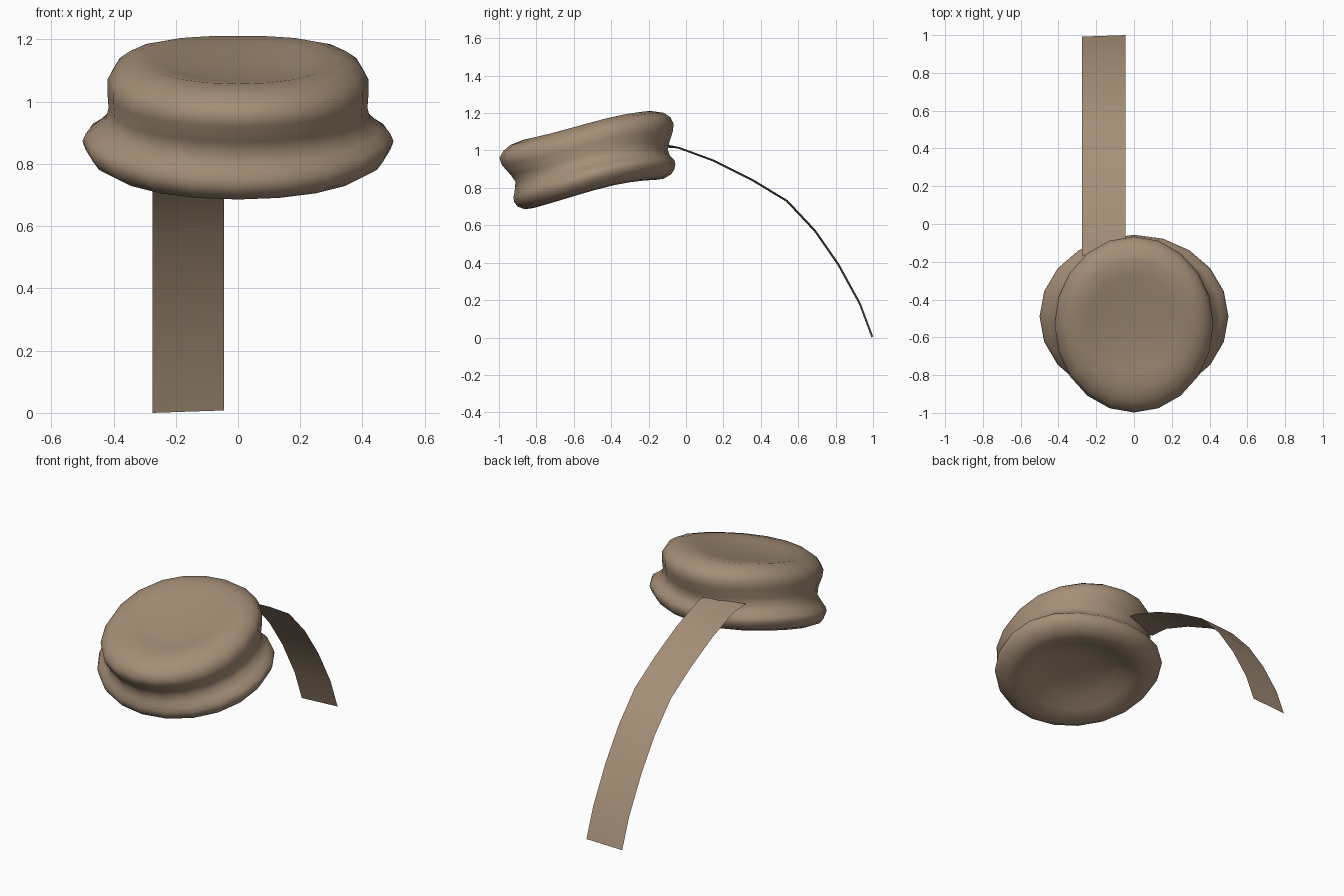
import bpy, bmesh, math

cube = bpy.data.objects.get("Cube")
if cube:
    bpy.data.objects.remove(cube, do_unlink=True)

# One tan cloth material
tan = bpy.data.materials.new("tan cloth")
tan.use_nodes = True
color = (0.375, 0.272, 0.185, 1.0)
tan.diffuse_color = color
bsdf = tan.node_tree.nodes["Principled BSDF"]
bsdf.inputs["Base Color"].default_value = color
bsdf.inputs["Roughness"].default_value = 0.9


def make_object(name, bm, angle):
    mesh = bpy.data.meshes.new(name)
    bm.to_mesh(mesh)
    bm.free()
    mesh.materials.append(tan)
    obj = bpy.data.objects.new(name, mesh)
    bpy.context.scene.collection.objects.link(obj)
    bpy.ops.object.select_all(action='DESELECT')
    obj.select_set(True)
    bpy.context.view_layer.objects.active = obj
    bpy.ops.object.shade_smooth_by_angle(angle=math.radians(angle))
    return obj


def bend(x, y):
    """Height shift: the cap dips to the front and lifts at the sides."""
    return 0.112 * math.tanh((y + 0.5) / 0.4) + 0.14 * x * x


# Cap: elliptical rings (half width, half depth, centre y, height), top to bottom
SEGMENTS = 20
RINGS = [
    (0.16, 0.17, -0.53, 1.125),   # dished top
    (0.24, 0.26, -0.53, 1.133),
    (0.31, 0.34, -0.53, 1.139),
    (0.365, 0.41, -0.53, 1.119),  # rolled crown edge
    (0.40, 0.447, -0.53, 1.09),
    (0.42, 0.466, -0.532, 1.055),
    (0.42, 0.457, -0.527, 1.015),
    (0.416, 0.425, -0.513, 0.96),
    (0.425, 0.407, -0.505, 0.92),  # waist
    (0.46, 0.414, -0.50, 0.885),
    (0.49, 0.428, -0.49, 0.86),    # flared brim
    (0.50, 0.433, -0.49, 0.835),
    (0.49, 0.428, -0.49, 0.81),
    (0.47, 0.41, -0.49, 0.785),
    (0.425, 0.37, -0.49, 0.766),
    (0.37, 0.325, -0.49, 0.766),
    (0.31, 0.27, -0.49, 0.79),     # hollow underside
    (0.23, 0.20, -0.49, 0.825),
    (0.13, 0.115, -0.49, 0.845),
]
bm = bmesh.new()
rings = []
for rx, ry, cy, z in RINGS:
    ring = []
    for i in range(SEGMENTS):
        a = math.tau * i / SEGMENTS
        x, y = rx * math.cos(a), cy + ry * math.sin(a)
        ring.append(bm.verts.new((x, y, z + bend(x, y))))
    rings.append(ring)
for upper, lower in zip(rings, rings[1:]):
    for i in range(SEGMENTS):
        j = (i + 1) % SEGMENTS
        bm.faces.new((upper[i], lower[i], lower[j], upper[j]))
for ring, cy, z in ((rings[0], -0.53, 1.122), (rings[-1], -0.49, 0.85)):
    centre = bm.verts.new((0, cy, z + bend(0, cy)))
    for i in range(SEGMENTS):
        bm.faces.new((ring[i], ring[(i + 1) % SEGMENTS], centre))
bmesh.ops.recalc_face_normals(bm, faces=bm.faces[:])
make_object("cap", bm, 80)

# Ribbon: a single curved sheet trailing from the back of the cap
PATH = [(-0.13, 1.025), (-0.04, 1.015), (0.15, 0.945), (0.35, 0.845),
        (0.54, 0.73), (0.69, 0.57), (0.815, 0.39), (0.93, 0.18), (0.996, 0.004)]
bm = bmesh.new()
pairs = []
for k, (y, z) in enumerate(PATH):
    skew = 0.04 if k == 0 else 0.004
    pairs.append((bm.verts.new((-0.275, y - skew, z - 0.004)),
                  bm.verts.new((-0.045, y + skew, z + 0.004))))
for (a, b), (c, d) in zip(pairs, pairs[1:]):
    bm.faces.new((a, b, d, c))
bmesh.ops.recalc_face_normals(bm, faces=bm.faces[:])
if sum(f.normal.z for f in bm.faces) < 0:
    bmesh.ops.reverse_faces(bm, faces=bm.faces[:])
make_object("ribbon", bm, 60)
